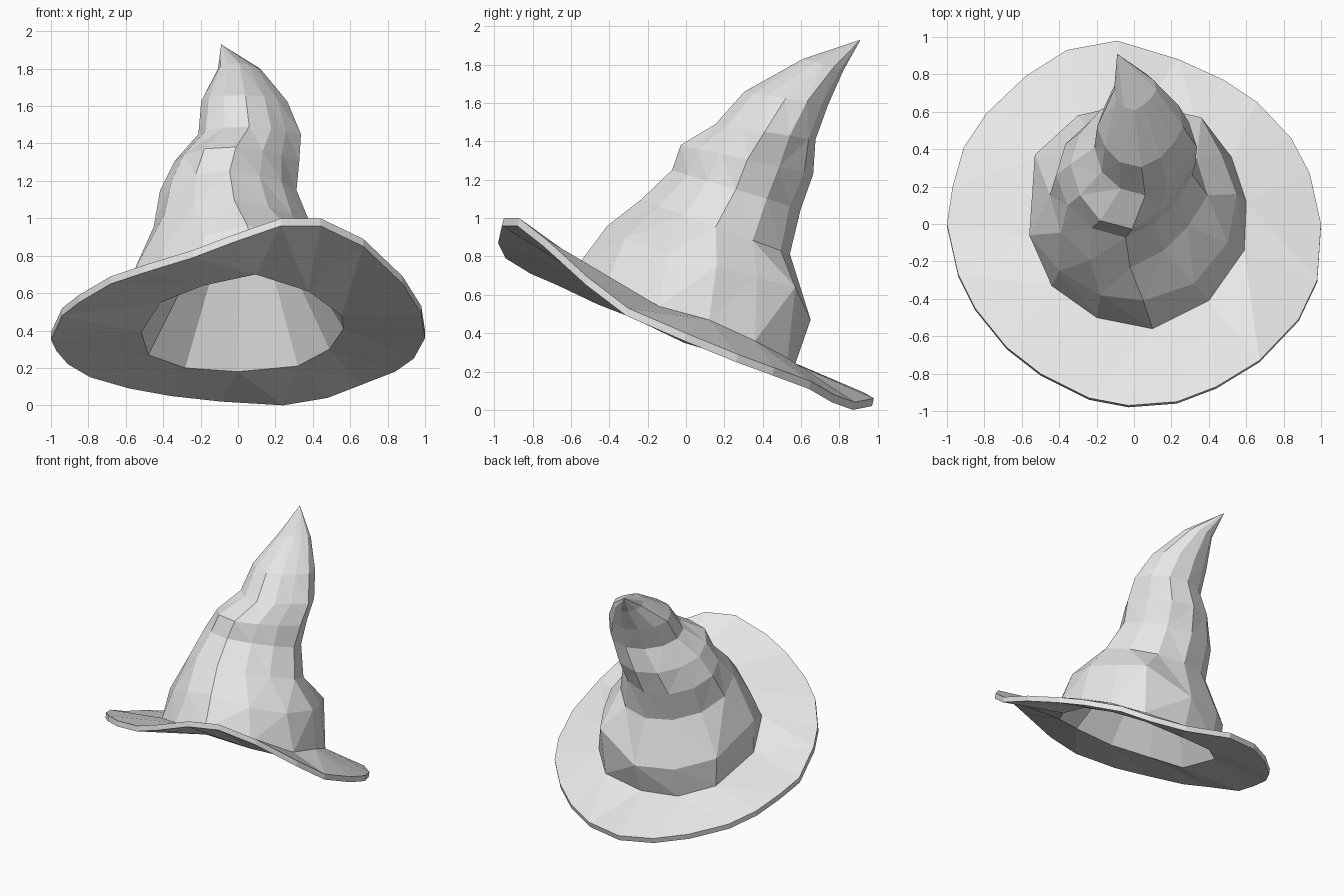
import bpy
import bmesh
import math
import random
from mathutils import Vector

default_cube = bpy.data.objects.get("Cube")
if default_cube:
    bpy.data.objects.remove(default_cube, do_unlink=True)

random.seed(4)
SIDES = 12

# One plain felt colour
felt = bpy.data.materials.new("light_grey_felt")
felt.use_nodes = True
felt_colour = (0.8, 0.8, 0.8, 1)
felt.diffuse_color = felt_colour
felt.node_tree.nodes["Principled BSDF"].inputs["Base Color"].default_value = felt_colour

# Wavy brim outline, counter-clockwise from the left side
brim_edge = [
    (1, 0, .41), (.94, .27, .3), (.84, .46, .23), (.66, .65, .16),
    (.48, .77, .09), (.24, .88, .05), (-.09, .98, .07), (-.36, .93, .1),
    (-.58, .79, .14), (-.79, .59, .2), (-.91, .41, .27), (-.97, .2, .34),
    (-1, 0, .4), (-.94, -.27, .53), (-.85, -.45, .6), (-.68, -.66, .7),
    (-.5, -.8, .76), (-.24, -.93, .84), (-.03, -.97, .92), (.23, -.95, 1.01),
    (.44, -.87, 1.01), (.67, -.73, .9), (.88, -.51, .7), (.98, -.3, .54),
]

# Crown foot, where it meets the brim
crown_foot = [
    (.6, .12, .48), (.52, .36, .37), (.34, .53, .28), (0, .57, .25),
    (-.3, .53, .27), (-.51, .35, .34), (-.55, -.07, .46), (-.44, -.33, .62),
    (-.2, -.5, .71), (.1, -.56, .77), (.4, -.41, .68), (.59, -.14, .55),
]

# Slumped fold above the foot, bulging at the back and right
crown_fold = [
    (.55, .16, .76), (.47, .37, .7), (.36, .57, .65), (0, .65, .48),
    (-.3, .58, .5), (-.53, .37, .57), (-.56, -.06, .72), (-.4, -.25, .82),
    (-.18, -.38, .92), (.05, -.41, .97), (.32, -.32, .9), (.5, -.1, .82),
]

# Upper rings: front y, front z, back y, back z, right x, left x
crown_rings = [
    (-.24, 1.11, .55, .82, -.44, .4),
    (-.07, 1.26, .59, 1.06, -.41, .32),
    (-.02, 1.39, .66, 1.24, -.34, .32),
    (.15, 1.5, .67, 1.42, -.21, .33),
    (.3, 1.67, .74, 1.6, -.19, .27),
    (.61, 1.84, .82, 1.78, -.11, .12),
]


def ring_points(ring):
    """Tilted oval ring, pinched beside its front point and lightly crumpled."""
    front_y, front_z, back_y, back_z, right, left = ring
    centre = Vector((right + left, front_y + back_y, front_z + back_z)) / 2
    points = []
    for i in range(SIDES):
        a = math.tau * i / SIDES
        offset = Vector(((left - right) * math.cos(a),
                         (back_y - front_y) * math.sin(a),
                         (back_z - front_z) * math.sin(a))) / 2
        pinch = 0.86 if i in (10, 11) else 1
        points.append(centre + offset * pinch * random.uniform(0.97, 1.03))
    return points


def bridge(bm, low, high):
    """Join two loops; the lower one may have twice as many points."""
    step = len(low) // len(high)
    for i, v in enumerate(high):
        j = (i + 1) % len(high)
        if step == 2:
            mid, end = low[2 * i + 1], low[2 * j]
            bm.faces.new((low[2 * i], mid, v))
            bm.faces.new((mid, high[j], v))
            bm.faces.new((mid, end, high[j]))
        else:
            bm.faces.new((low[i], low[j], high[j], v))


def loft(bm, loops, tip):
    for low, high in zip(loops, loops[1:]):
        bridge(bm, low, high)
    apex = bm.verts.new(tip)
    last = loops[-1]
    for i, v in enumerate(last):
        bm.faces.new((v, last[(i + 1) % len(last)], apex))


bm = bmesh.new()


def add_loop(points):
    return [bm.verts.new(p) for p in points]


# Outer skin: brim top, slumped crown and bent tip
brim_top = add_loop(brim_edge)
outer = [brim_top, add_loop(crown_foot), add_loop(crown_fold)]
outer += [add_loop(ring_points(ring)) for ring in crown_rings]
loft(bm, outer, (-.09, .91, 1.94))

# Inner skin: brim underside and pleated hollow lining
drop = Vector((0, -.01, -.04))
lining_tip = Vector((.03, .4, 1.3))
hole_points = [Vector((x * .94, y * .96, z - .06)) for x, y, z in crown_foot]
pleats = [p.lerp(lining_tip, .4 if i % 2 else .5) for i, p in enumerate(hole_points)]
brim_bottom = add_loop([Vector(p) + drop for p in brim_edge])
loft(bm, [brim_bottom, add_loop(hole_points), add_loop(pleats)], lining_tip)

# Brim rim
bridge(bm, brim_bottom, brim_top)

bmesh.ops.recalc_face_normals(bm, faces=bm.faces)
bmesh.ops.triangulate(bm, faces=[f for f in bm.faces if len(f.verts) > 3])

# Rest the lowest point on the ground
lowest = min(v.co.z for v in bm.verts)
bmesh.ops.translate(bm, verts=bm.verts, vec=(0, 0, -lowest))

mesh = bpy.data.meshes.new("pointed_hat")
bm.to_mesh(mesh)
bm.free()
mesh.materials.append(felt)
hat = bpy.data.objects.new("pointed_hat", mesh)
bpy.context.collection.objects.link(hat)
